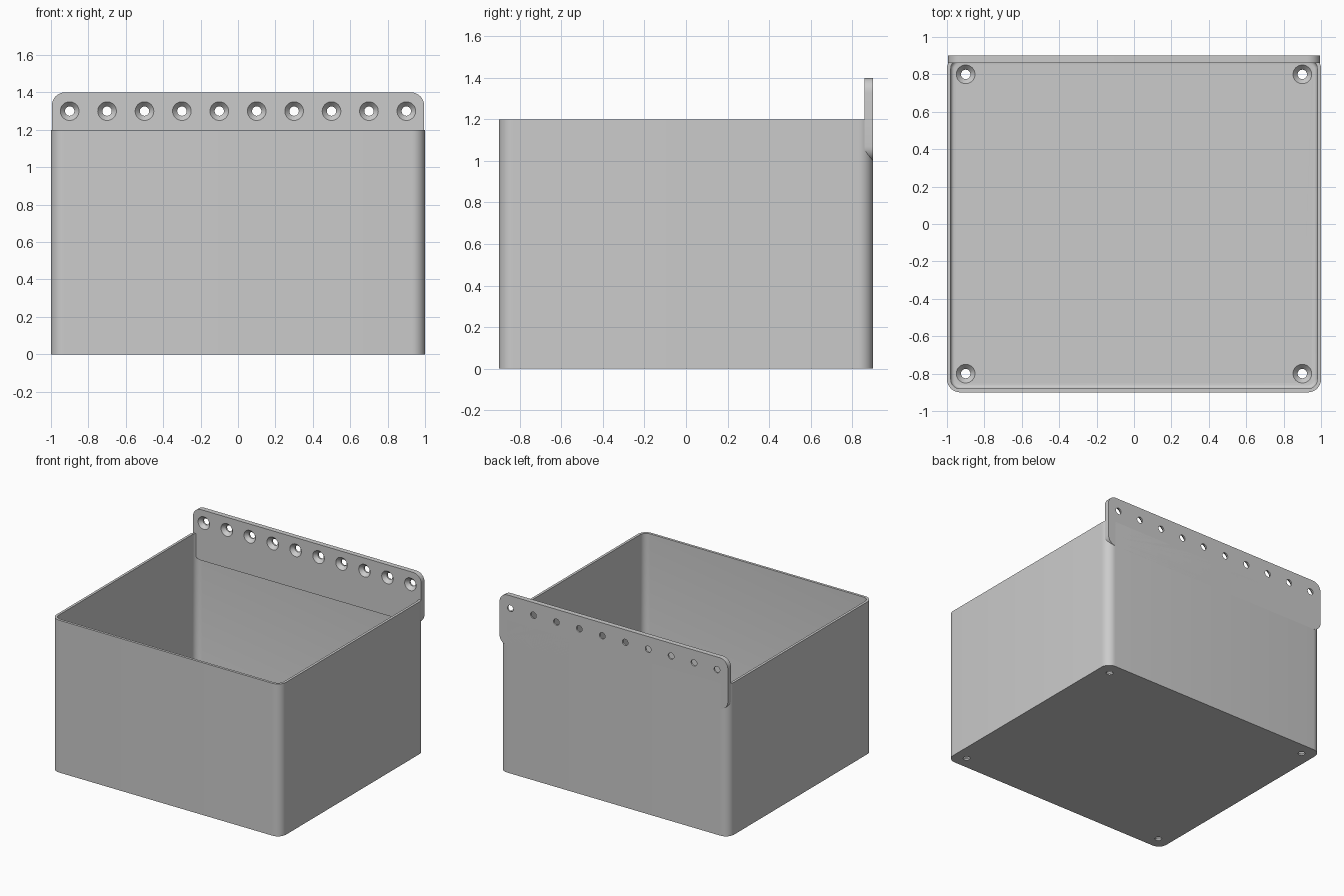
import bpy
import bmesh
from math import sin, cos, pi, radians

if "Cube" in bpy.data.objects:
    bpy.data.objects.remove(bpy.data.objects["Cube"], do_unlink=True)

grey = bpy.data.materials.new("plain grey")
grey.use_nodes = True
grey.diffuse_color = (0.6, 0.6, 0.6, 1)
grey.node_tree.nodes["Principled BSDF"].inputs["Base Color"].default_value = (0.6, 0.6, 0.6, 1)

THICK = 0.04    # floor and strip thickness
WALL = 0.02
CORNER = 0.07


def rounded(hx, hy, r, z, steps=8):
    """Rounded rectangle ring at height z."""
    ring = []
    for k, (sx, sy) in enumerate([(1, 1), (-1, 1), (-1, -1), (1, -1)]):
        for i in range(steps + 1):
            a = (k + i / steps) * pi / 2
            ring.append((sx * (hx - r) + r * cos(a), sy * (hy - r) + r * sin(a), z))
    return ring


def loft(name, rings):
    """Closed solid through equal-length rings, lowest first."""
    bm = bmesh.new()
    loops = [[bm.verts.new(p) for p in ring] for ring in rings]
    for low, high in zip(loops, loops[1:]):
        for i in range(len(low)):
            j = (i + 1) % len(low)
            bm.faces.new((low[i], low[j], high[j], high[i]))
    bm.faces.new(loops[0][::-1])
    bm.faces.new(loops[-1])
    bmesh.ops.recalc_face_normals(bm, faces=bm.faces)
    mesh = bpy.data.meshes.new(name)
    bm.to_mesh(mesh)
    bm.free()
    obj = bpy.data.objects.new(name, mesh)
    bpy.context.collection.objects.link(obj)
    mesh.materials.append(grey)
    return obj


def screw_cutter(x, y, n=32):
    """Countersunk hole shape, widest at the top of the sheet."""
    profile = [(0.025, -0.02), (0.025, 0.012), (0.05, THICK), (0.05, THICK + 0.02)]
    return loft("screw_cutter", [[(x + r * cos(2 * pi * i / n), y + r * sin(2 * pi * i / n), z)
                                  for i in range(n)] for r, z in profile])


def cut(obj, cutters):
    bpy.context.view_layer.objects.active = obj
    for cutter in cutters:
        cutter.hide_render = True
        mod = obj.modifiers.new("cut", 'BOOLEAN')
        mod.operation = 'DIFFERENCE'
        mod.solver = 'EXACT'
        mod.object = cutter
        bpy.ops.object.modifier_apply(modifier=mod.name)
        bpy.data.objects.remove(cutter, do_unlink=True)


def finish(obj):
    bpy.ops.object.select_all(action='DESELECT')
    obj.select_set(True)
    bpy.context.view_layer.objects.active = obj
    bpy.ops.object.shade_smooth_by_angle(angle=radians(30))


# Open bin with a rounded inner floor edge and four floor screw holes
bin_body = loft("bin_body", [rounded(1, 0.9, CORNER, z) for z in (0, 1.2)])
fillet = 0.02
rings = []
for i in range(5):
    a = i / 4 * pi / 2
    inset = WALL + fillet * (1 - sin(a))
    rings.append(rounded(1 - inset, 0.9 - inset, CORNER - inset, THICK + fillet * (1 - cos(a))))
rings.append(rounded(1 - WALL, 0.9 - WALL, CORNER - WALL, 1.3))
cavity = loft("cavity_cutter", rings)
cut(bin_body, [cavity] + [screw_cutter(x, y) for x in (-0.9, 0.9) for y in (-0.8, 0.8)])
finish(bin_body)

# Upright mounting strip along the back with ten countersunk holes
strip = loft("mounting_strip", [rounded(0.995, 0.2, 0.07, z) for z in (0, THICK)])
cut(strip, [screw_cutter(-0.9 + 0.2 * i, 0.1) for i in range(10)])
strip.rotation_euler = (pi / 2, 0, 0)
strip.location = (0, 0.9, 1.2)
finish(strip)
